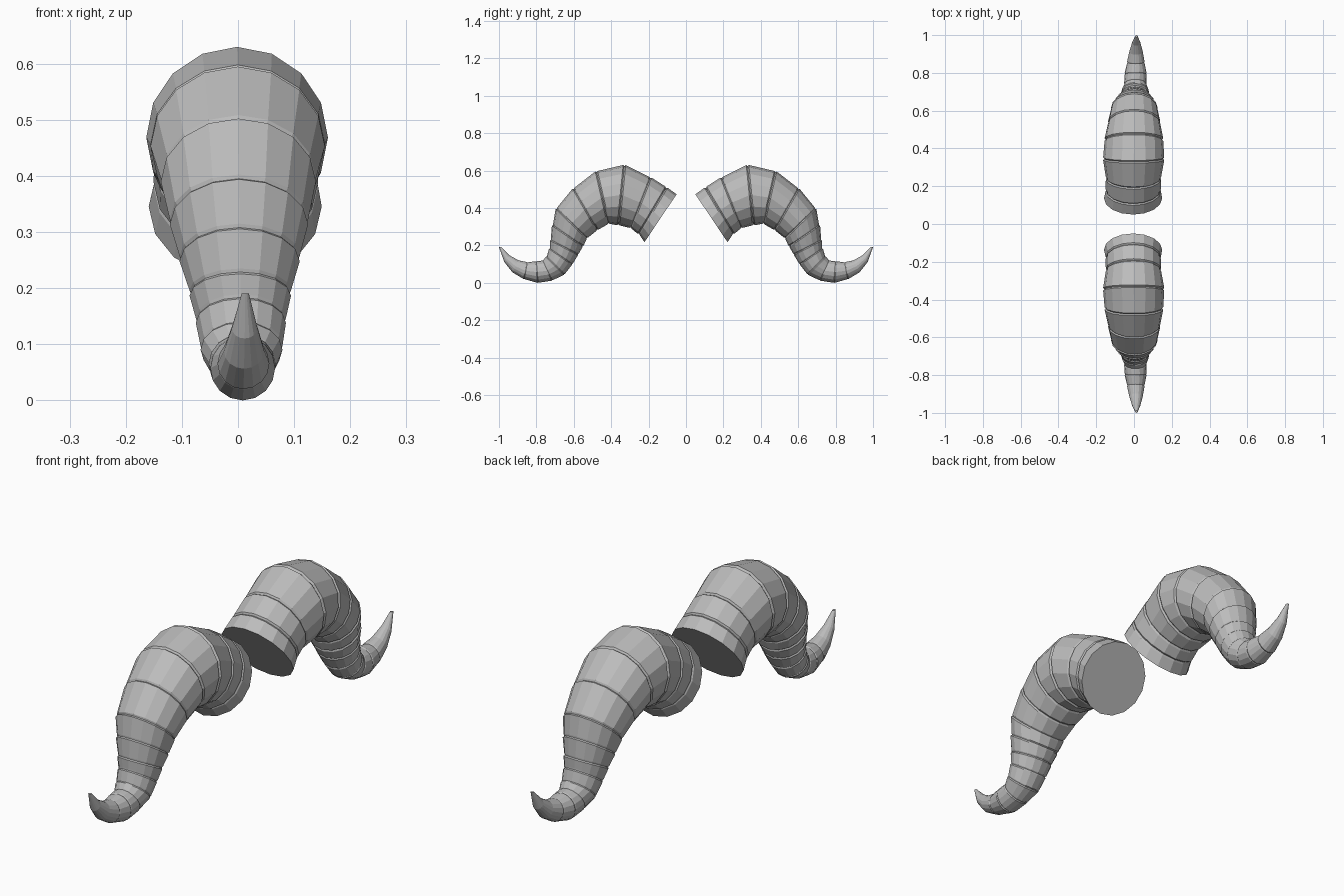
import bpy
import bmesh
from math import sin, cos, tau
from mathutils import Vector

if "Cube" in bpy.data.objects:
    bpy.data.objects.remove(bpy.data.objects["Cube"], do_unlink=True)

SIDES = 16
GROOVE_HALF_WIDTH = 0.007
GROOVE_DEPTH = 0.96

# Side profile: outer (y, z) and inner (y, z) edge of each growth ring, base to tip
RINGS = [
    (.05, .473, .222, .217), (.104, .511, .254, .259), (.19, .564, .297, .291),
    (.329, .629, .361, .307), (.479, .596, .414, .313), (.602, .505, .473, .281),
    (.693, .398, .527, .238), (.714, .31, .55, .195), (.725, .23, .575, .152),
    (.73, .185, .607, .099), (.746, .142, .65, .045), (.767, .12, .714, .013),
    (.8, .115, .79, 0), (.848, .11, .864, .019), (.896, .12, .928, .056),
    (.944, .147, .971, .11), (.987, .19, 1, .19),
]

# Horn colour
horn_grey = bpy.data.materials.new("horn grey")
horn_grey.use_nodes = True
colour = (0.5, 0.5, 0.5, 1)
horn_grey.diffuse_color = colour
horn_grey.node_tree.nodes["Principled BSDF"].inputs["Base Color"].default_value = colour


def add_loop(bm, centre, radial, width, scale=1.0):
    """One cross-section with a corner pointing along the outer edge."""
    side = Vector((width, 0, 0))
    return [bm.verts.new(centre + scale * (radial * cos(tau * i / SIDES) + side * sin(tau * i / SIDES)))
            for i in range(SIDES)]


def build_horn(name, facing):
    bm = bmesh.new()
    loops = []
    last = len(RINGS) - 1
    for n, (oy, oz, iy, iz) in enumerate(RINGS):
        outer = Vector((0, oy * facing, oz))
        inner = Vector((0, iy * facing, iz))
        centre = (outer + inner) / 2
        centre.x = -0.005 + 0.018 * n / last      # slight sideways drift to the tip
        radial = (outer - inner) / 2
        width = radial.length * (1.07 if 4 <= n <= 10 else 1.0)
        if 0 < n < last - 2:
            # Narrow groove between two growth segments
            along = Vector((0, radial.z, -radial.y * 1.0)).normalized() * facing
            step = along * GROOVE_HALF_WIDTH * (0.5 + 0.5 * radial.length / 0.16)
            loops.append(add_loop(bm, centre - step, radial, width))
            loops.append(add_loop(bm, centre, radial, width, GROOVE_DEPTH))
            loops.append(add_loop(bm, centre + step, radial, width))
        else:
            loops.append(add_loop(bm, centre, radial, width))

    # Skin the cross-sections and cap both ends
    for a, b in zip(loops, loops[1:]):
        for i in range(SIDES):
            j = (i + 1) % SIDES
            bm.faces.new((a[i], a[j], b[j], b[i]))
    bm.faces.new(loops[0])
    bm.faces.new(loops[-1])
    bmesh.ops.recalc_face_normals(bm, faces=bm.faces)

    mesh = bpy.data.meshes.new(name)
    bm.to_mesh(mesh)
    bm.free()
    mesh.materials.append(horn_grey)
    horn = bpy.data.objects.new(name, mesh)
    bpy.context.collection.objects.link(horn)
    return horn


build_horn("front_horn", -1)
build_horn("back_horn", 1)
